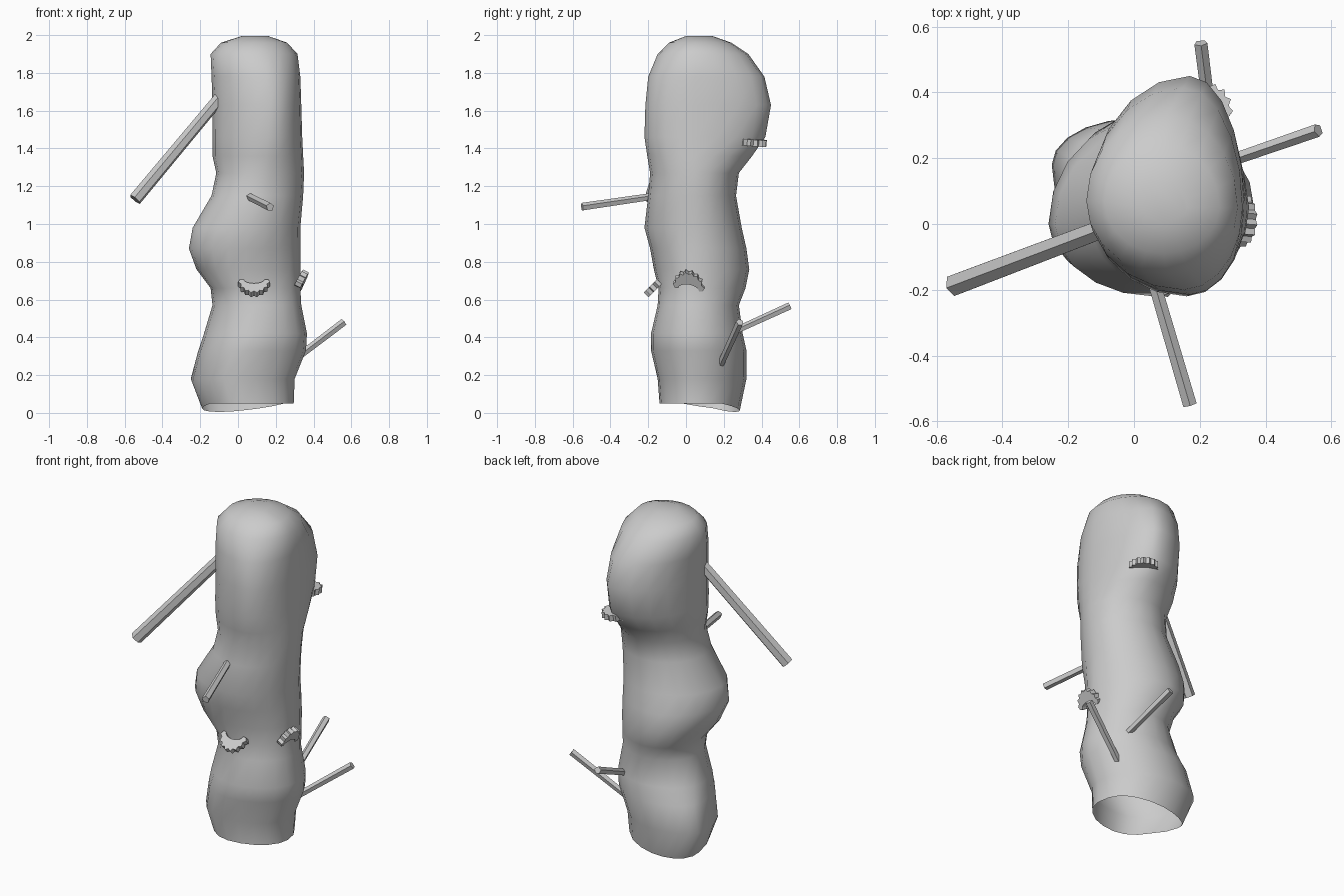
import bpy, bmesh
from math import sin, cos, pi
from mathutils import Vector

if "Cube" in bpy.data.objects:
    bpy.data.objects.remove(bpy.data.objects["Cube"])

def finish(name, bm, smooth=False):
    bmesh.ops.recalc_face_normals(bm, faces=bm.faces)
    me = bpy.data.meshes.new(name)
    bm.to_mesh(me)
    bm.free()
    ob = bpy.data.objects.new(name, me)
    bpy.context.collection.objects.link(ob)
    if smooth:
        for p in me.polygons:
            p.use_smooth = True
    return ob

# Trunk sections: z, xmin, xmax, ymin, ymax, x of back bulge, y of left bulge
rings = [
    (.05, -.19, .295, -.14, .285, .03, .15),
    (.18, -.25, .30, -.15, .32, .00, .18),
    (.33, -.21, .36, -.185, .32, .05, .15),
    (.42, -.18, .365, -.185, .30, .09, .10),
    (.57, -.135, .335, -.15, .28, .10, .07),
    (.66, -.145, .33, -.145, .315, .06, .07),
    (.76, -.22, .33, -.17, .335, .03, .04),
    (.87, -.26, .33, -.19, .32, .04, .00),
    (.98, -.24, .33, -.22, .295, .06, .00),
    (1.15, -.14, .345, -.20, .265, .10, .03),
    (1.27, -.115, .35, -.19, .28, .12, .05),
    (1.36, -.135, .345, -.205, .35, .15, .06),
    (1.46, -.135, .34, -.22, .42, .16, .06),
    (1.63, -.135, .335, -.215, .45, .17, .06),
    (1.78, -.14, .33, -.20, .415, .15, .06),
    (1.90, -.145, .315, -.15, .33, .10, .07),
    (1.96, -.09, .26, -.09, .24, .09, .07),
    (1.995, .02, .16, .00, .14, .09, .07),
]
N = 20
bm = bmesh.new()
loops = []
for k, (z, x0, x1, y0, y1, cx, cl) in enumerate(rings):
    loop = []
    for i in range(N):
        a = 2 * pi * i / N
        c, s = cos(a), sin(a)
        cy = .05 if c >= 0 else cl
        x = cx + c * (x1 - cx if c > 0 else cx - x0)
        y = cy + s * (y1 - cy if s > 0 else cy - y0)
        # the hem dips at the back left
        dip = .045 * max(0, cos(a - 2.2)) if k == 0 else 0
        loop.append(bm.verts.new((x, y, z - dip)))
    loops.append(loop)
for a, b in zip(loops, loops[1:]):
    for i in range(N):
        j = (i + 1) % N
        bm.faces.new((a[i], a[j], b[j], b[i]))
bm.faces.new(loops[-1])
finish("trunk", bm, True)

# Straight branch stubs
def branch(name, p, q, r, sides):
    p, q = Vector(p), Vector(q)
    d = q - p
    bm = bmesh.new()
    bmesh.ops.create_cone(bm, cap_ends=True, segments=sides, radius1=r * .9, radius2=r, depth=d.length)
    bm.transform(d.to_track_quat('Z', 'Y').to_matrix().to_4x4())
    bmesh.ops.translate(bm, verts=bm.verts, vec=(p + q) / 2)
    finish(name, bm)

branch("left_branch", (-.07, -.005, 1.70), (-.545, -.185, 1.13), .036, 6)
branch("front_branch", (.05, -.14, 1.15), (.17, -.55, 1.09), .022, 5)
branch("right_branch", (.27, .185, .26), (.56, .285, .48), .021, 5)
branch("back_branch", (.245, .22, .415), (.203, .55, .565), .021, 5)

# Scalloped crescent bracket fungus: centre, sideways and outward axes
def fungus(name, centre, side, out, thick=.035):
    c, u, v = Vector(centre), Vector(side).normalized(), Vector(out).normalized()
    n = u.cross(v)
    bm = bmesh.new()
    M = 16
    rows = []
    for i in range(M + 1):
        a = pi * i / M
        w = 1 + .07 * (1 if i % 2 else -1)
        outer = c + u * (.08 * w * cos(a)) + v * (.095 * w * sin(a))
        inner = c + u * (.055 * cos(a)) + v * (.03 * sin(a))
        rows.append([bm.verts.new(p + n * t) for p, t in
                     ((outer, thick / 2), (outer, -thick / 2), (inner, -thick / 2), (inner, thick / 2))])
    for a, b in zip(rows, rows[1:]):
        for i in range(4):
            j = (i + 1) % 4
            bm.faces.new((a[i], a[j], b[j], b[i]))
    bm.faces.new(rows[0])
    bm.faces.new(rows[-1])
    finish(name, bm)

fungus("front_fungus", (.085, -.14, .695), (1, 0, -.0), (0, -.7, -.7))
fungus("right_fungus", (.315, .015, .66), (0, 1, -.15), (.45, 0, .9))
fungus("back_fungus", (.21, .33, 1.435), (.85, -.5, 0), (.5, .85, -.1))
